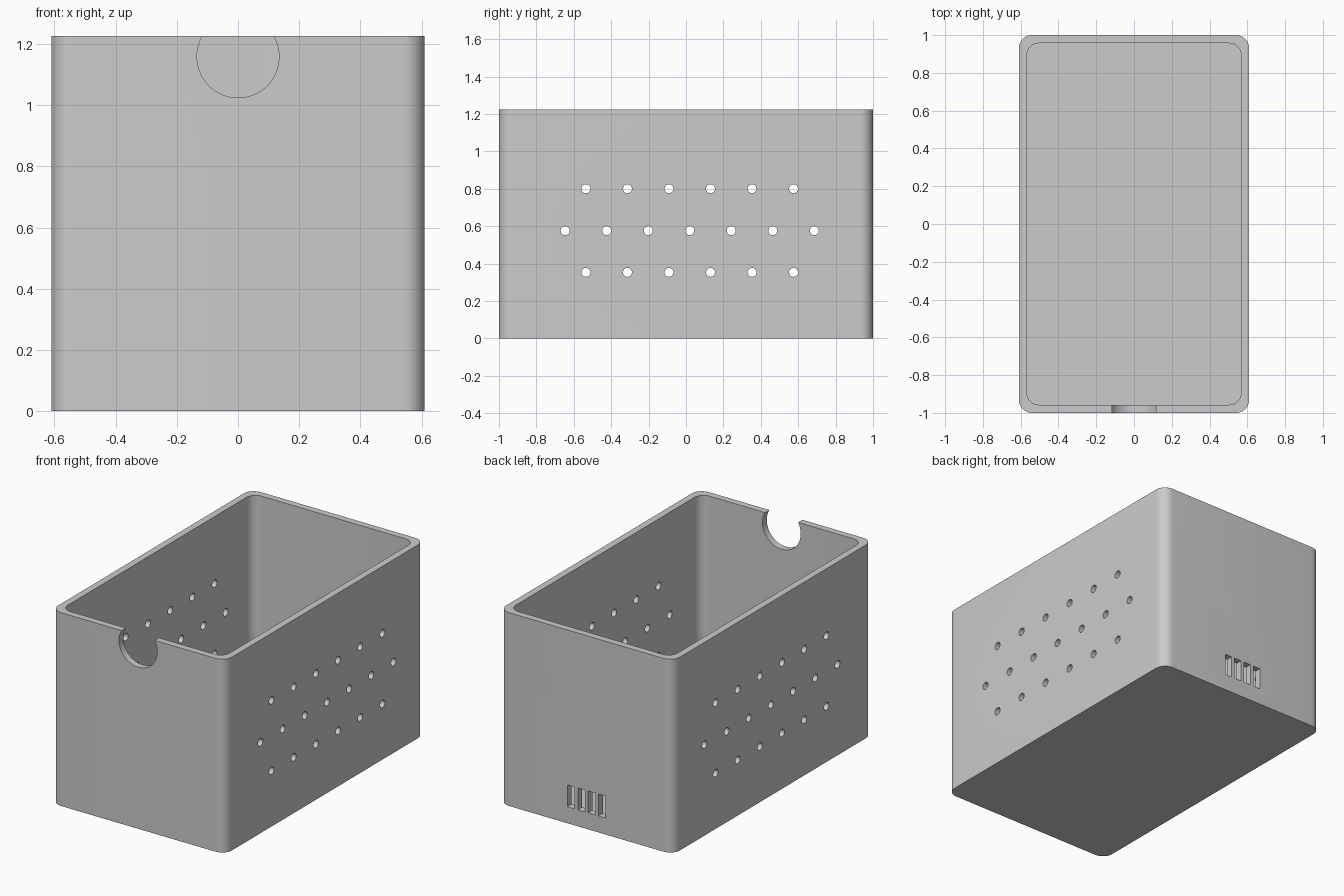
import bpy
import bmesh
from math import cos, sin, pi
from mathutils import Matrix, Vector

cube = bpy.data.objects.get("Cube")
if cube:
    bpy.data.objects.remove(cube, do_unlink=True)

HALF_X, HALF_Y, HEIGHT = 0.61, 1.0, 1.225
WALL = 0.043

grey = bpy.data.materials.new("plain grey")
grey.use_nodes = True
colour = (0.6, 0.6, 0.6, 1)
grey.diffuse_color = colour
grey.node_tree.nodes["Principled BSDF"].inputs["Base Color"].default_value = colour


def make_object(name, bm):
    bmesh.ops.recalc_face_normals(bm, faces=bm.faces)
    mesh = bpy.data.meshes.new(name)
    bm.to_mesh(mesh)
    bm.free()
    mesh.materials.append(grey)
    obj = bpy.data.objects.new(name, mesh)
    bpy.context.collection.objects.link(obj)
    return obj


def rounded_block(name, hx, hy, radius, z0, z1, steps=10):
    """Upright block with rounded vertical edges."""
    bm = bmesh.new()
    ring = []
    for q, (sx, sy) in enumerate([(1, 1), (-1, 1), (-1, -1), (1, -1)]):
        for i in range(steps + 1):
            a = (q + i / steps) * pi / 2
            ring.append(bm.verts.new((sx * (hx - radius) + radius * cos(a),
                                      sy * (hy - radius) + radius * sin(a), z0)))
    base = bm.faces.new(ring)
    top = bmesh.ops.extrude_face_region(bm, geom=[base])["geom"]
    bmesh.ops.translate(bm, vec=(0, 0, z1 - z0),
                        verts=[v for v in top if isinstance(v, bmesh.types.BMVert)])
    return make_object(name, bm)


def add_cylinder(bm, centre, radius, length, axis, sides):
    turn = Vector((0, 0, 1)).rotation_difference(Vector(axis)).to_matrix().to_4x4()
    bmesh.ops.create_cone(bm, cap_ends=True, segments=sides, radius1=radius,
                          radius2=radius, depth=length,
                          matrix=Matrix.Translation(centre) @ turn)


# Open box with rounded corners
box = rounded_block("open_box", HALF_X, HALF_Y, 0.07, 0, HEIGHT)
cavity = rounded_block("cavity_cutter", HALF_X - WALL, HALF_Y - WALL, 0.062,
                       WALL, HEIGHT + 0.2)

cuts = bmesh.new()

# Staggered vent holes through both long walls
PITCH = 0.222
for z, count in ((0.353, 6), (0.576, 7), (0.80, 6)):
    for i in range(count):
        y = 0.02 + (i - (count - 1) / 2) * PITCH
        add_cylinder(cuts, (0, y, z), 0.024, 1.6, (1, 0, 0), 24)

# Round finger notch in the front rim
add_cylinder(cuts, (0, -HALF_Y, 1.158), 0.134, 0.3, (0, 1, 0), 64)

# Row of four slots low in the back wall
for i in range(4):
    place = Matrix.Translation(((i - 1.5) * 0.073 - 0.003, HALF_Y, 0.174))
    bmesh.ops.create_cube(cuts, size=1,
                          matrix=place @ Matrix.Diagonal((0.05, 0.3, 0.138, 1)))

openings = make_object("openings_cutter", cuts)

bpy.ops.object.select_all(action="DESELECT")
bpy.context.view_layer.objects.active = box
box.select_set(True)
for cutter in (cavity, openings):
    cutter.hide_render = True
    mod = box.modifiers.new(cutter.name, "BOOLEAN")
    mod.operation = "DIFFERENCE"
    mod.solver = "EXACT"
    mod.object = cutter
    bpy.ops.object.modifier_apply(modifier=mod.name)
    bpy.data.objects.remove(cutter, do_unlink=True)

bpy.ops.object.shade_smooth_by_angle(angle=pi / 6)
